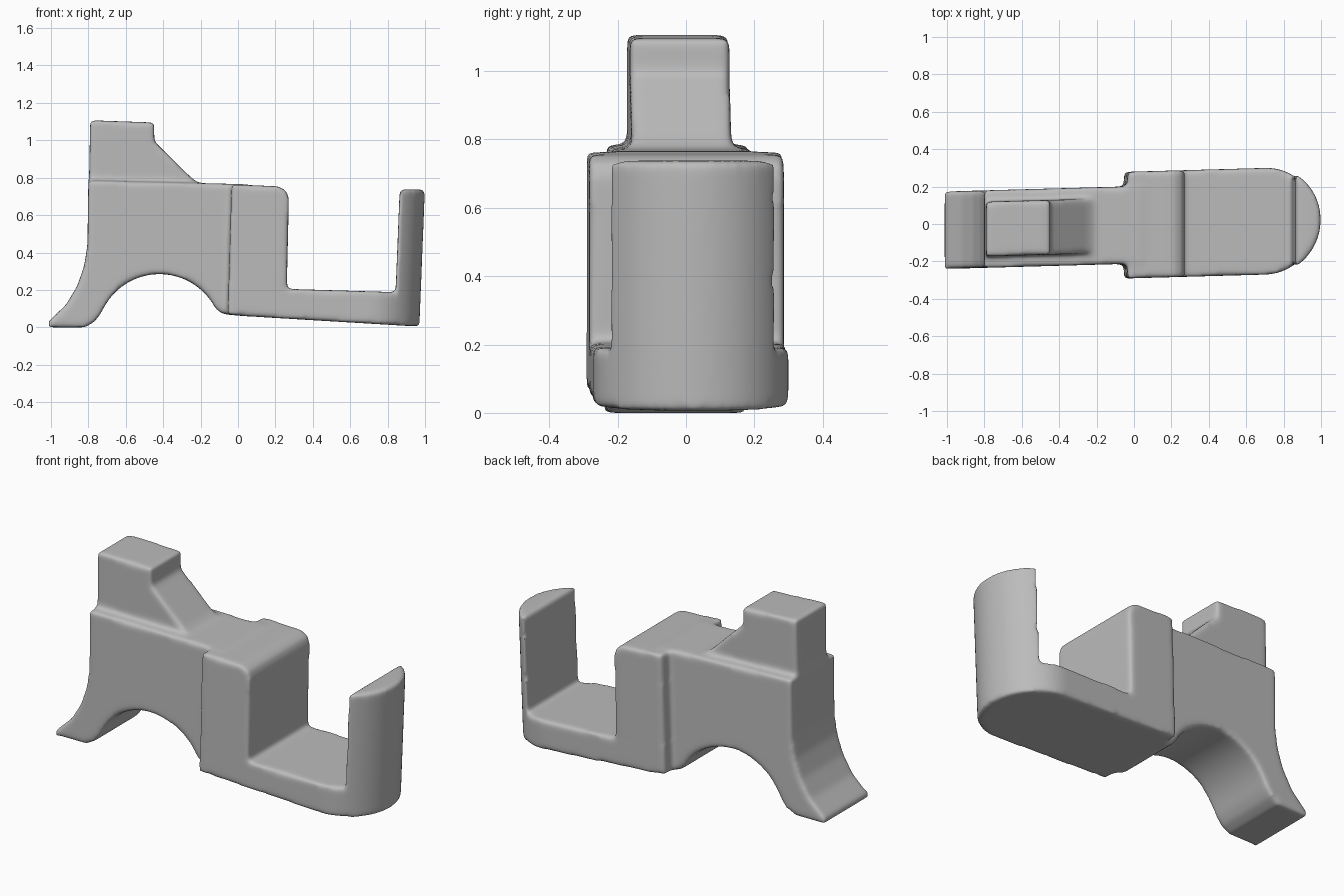
import bpy, bmesh, math

if "Cube" in bpy.data.objects:
    bpy.data.objects.remove(bpy.data.objects["Cube"], do_unlink=True)

grey = bpy.data.materials.new("light grey")
grey.use_nodes = True
colour = (0.5, 0.5, 0.5, 1)
grey.diffuse_color = colour
grey.node_tree.nodes["Principled BSDF"].inputs["Base Color"].default_value = colour

bm = bmesh.new()


def skin(ring_a, ring_b):
    """Close two matching rings of points into a solid prism."""
    a = [bm.verts.new(p) for p in ring_a]
    b = [bm.verts.new(p) for p in ring_b]
    bm.faces.new(a)
    bm.faces.new(b)
    n = len(a)
    for i in range(n):
        j = (i + 1) % n
        bm.faces.new((a[i], a[j], b[j], b[i]))


def side_prism(profile, half):
    """Side profile in x and z, extruded across y."""
    skin([(x, -half, z) for x, z in profile], [(x, half, z) for x, z in profile])


def plan_prism(outline, bottom, top, lean=0.04):
    """Plan outline raised between two sloping heights, leaning outward."""
    def ring(height):
        return [(x + lean * height(x), y, height(x)) for x, y in outline]
    skin(ring(bottom), ring(top))


def arc(cx, cy, rx, ry, start, end, steps=32):
    angles = [math.radians(start + (end - start) * i / steps) for i in range(steps + 1)]
    return [(cx + rx * math.cos(a), cy + ry * math.sin(a)) for a in angles]


# Narrow arched body with a flared foot
body = [(0.05, 0.765), (-0.80, 0.785), (-0.805, 0.44), (-0.822, 0.33),
        (-0.86, 0.22), (-0.92, 0.12), (-1.015, 0.03), (-1.015, 0.0),
        (-0.82, 0.0), (-0.77, 0.028), (-0.74, 0.065)]
body += arc(-0.42, -0.051, 0.336, 0.336, 153, 27)
body += [(-0.09, 0.076), (-0.05, 0.066), (0.05, 0.062)]
side_prism(body, 0.207)

# Upper post with a sloping shoulder
side_prism([(-0.79, 1.107), (-0.448, 1.095), (-0.448, 0.995), (-0.25, 0.80),
            (-0.20, 0.765), (-0.20, 0.6), (-0.80, 0.6)], 0.146)

# Wide centre block
HALF = 0.285
side_prism([(-0.055, 0.068), (0.257, 0.05), (0.272, 0.69), (0.258, 0.73),
            (0.215, 0.754), (-0.035, 0.764)], HALF)


# Tray with a rounded end
def underside(x):
    return 0.065 - 0.06 * (x + 0.05)


def tray_top(x):
    return 0.205 - 0.03 * (x - 0.27)


ROUND_X, ROUND_R = 0.70, 0.27
plan_prism([(0.0, -HALF)] + arc(ROUND_X, 0, ROUND_R, HALF, -90, 90) + [(0.0, HALF)],
           underside, tray_top)

# Upright end stop, a slice of the same rounded end
cut = math.degrees(math.acos(0.135 / ROUND_R))
plan_prism(arc(ROUND_X, 0, ROUND_R, HALF, -cut, cut),
           underside, lambda x: 0.738)

# Slight skew of the whole piece in plan
for v in bm.verts:
    v.co.y += 0.028 * v.co.x - 0.005

bmesh.ops.recalc_face_normals(bm, faces=bm.faces[:])
mesh = bpy.data.meshes.new("clip_body")
bm.to_mesh(mesh)
bm.free()
mesh.materials.append(grey)
clip = bpy.data.objects.new("clip_body", mesh)
bpy.context.collection.objects.link(clip)
mesh.polygons.foreach_set("use_smooth", [True] * len(mesh.polygons))

# Fuse the parts and soften every edge and inner corner
fuse = clip.modifiers.new("fuse", 'REMESH')
fuse.mode = 'VOXEL'
fuse.voxel_size = 0.01
fuse.use_smooth_shade = True
soften = clip.modifiers.new("soften", 'SMOOTH')
soften.factor = 0.5
soften.iterations = 24
